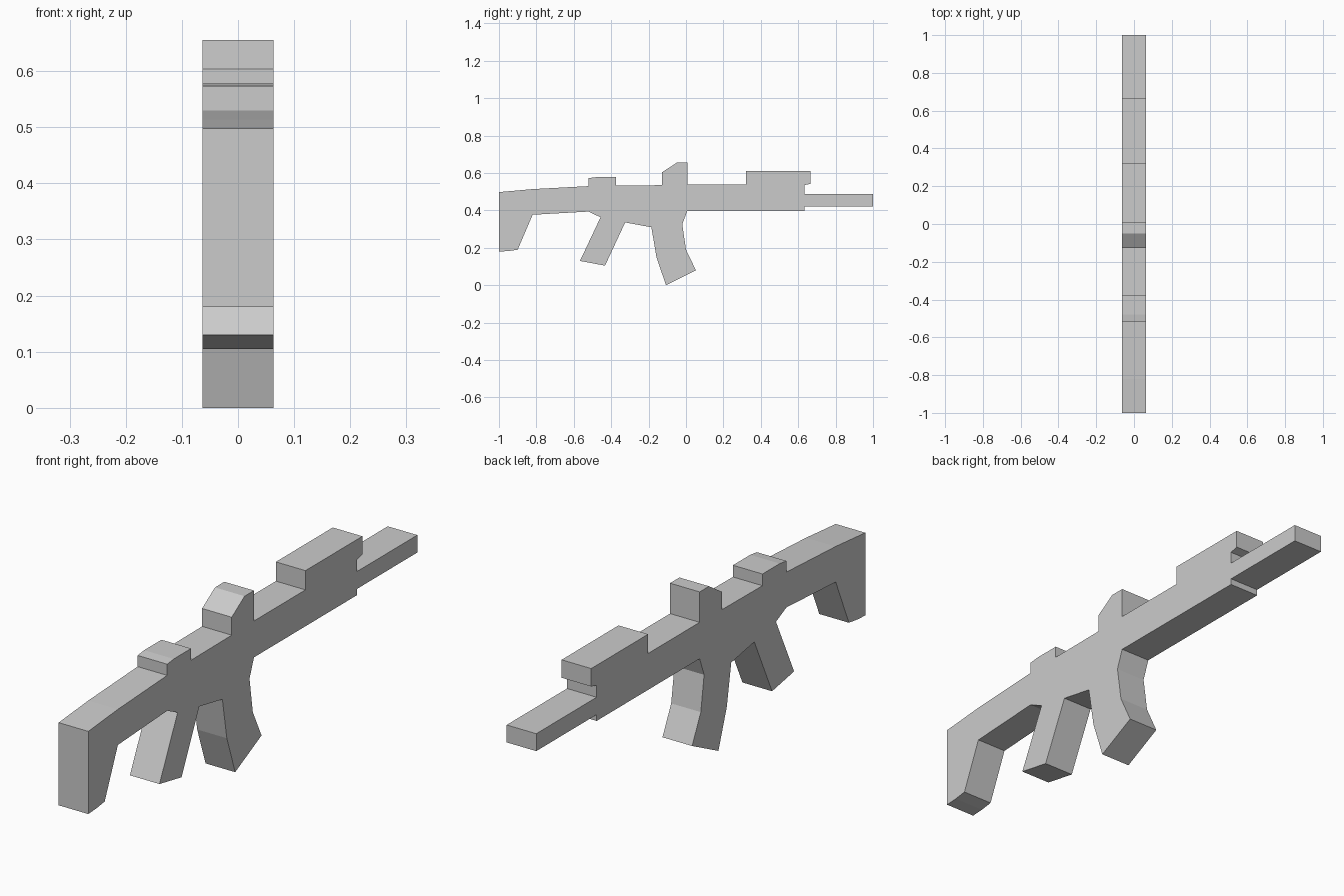
import bpy
import bmesh

cube = bpy.data.objects.get("Cube")
if cube:
    bpy.data.objects.remove(cube, do_unlink=True)

HALF_WIDTH = 0.063

# Plain grey used on the whole body
grey = bpy.data.materials.new("plain grey")
grey.use_nodes = True
colour = (0.6, 0.6, 0.6, 1)
grey.diffuse_color = colour
grey.node_tree.nodes["Principled BSDF"].inputs["Base Color"].default_value = colour

# Side silhouette as (y, z) sections, followed once around the outline
stock_top = [(-1, 0.18), (-1, 0.498), (-0.82, 0.514), (-0.52, 0.53)]
rear_sight = [(-0.52, 0.573), (-0.48, 0.578), (-0.375, 0.578), (-0.375, 0.533)]
middle_sight = [(-0.128, 0.535), (-0.128, 0.604), (-0.05, 0.655),
                (0.007, 0.655), (0.007, 0.538)]
handguard = [(0.32, 0.538), (0.32, 0.612), (0.666, 0.612), (0.666, 0.543),
             (0.633, 0.535), (0.633, 0.489)]
barrel = [(1, 0.489), (1, 0.422), (0.633, 0.422), (0.633, 0.398)]
magazine = [(0.007, 0.398), (-0.02, 0.326), (0, 0.19), (0.053, 0.08),
            (-0.107, 0), (-0.158, 0.15), (-0.185, 0.31)]
grip = [(-0.325, 0.336), (-0.433, 0.105), (-0.567, 0.13),
        (-0.457, 0.363), (-0.52, 0.394)]
stock_foot = [(-0.82, 0.377), (-0.9, 0.19), (-0.95, 0.183)]

outline = (stock_top + rear_sight + middle_sight + handguard
           + barrel + magazine + grip + stock_foot)


def extrude_outline(name, points, half_width, material):
    """Make a flat-sided slab from a (y, z) outline, centred on x."""
    bm = bmesh.new()
    face = bm.faces.new([bm.verts.new((-half_width, y, z)) for y, z in points])
    result = bmesh.ops.extrude_face_region(bm, geom=[face], use_keep_orig=True)
    moved = [g for g in result["geom"] if isinstance(g, bmesh.types.BMVert)]
    bmesh.ops.translate(bm, verts=moved, vec=(2 * half_width, 0, 0))
    bmesh.ops.recalc_face_normals(bm, faces=bm.faces)
    mesh = bpy.data.meshes.new(name)
    bm.to_mesh(mesh)
    bm.free()
    mesh.materials.append(material)
    obj = bpy.data.objects.new(name, mesh)
    bpy.context.collection.objects.link(obj)
    return obj


extrude_outline("rifle_body", outline, HALF_WIDTH, grey)
